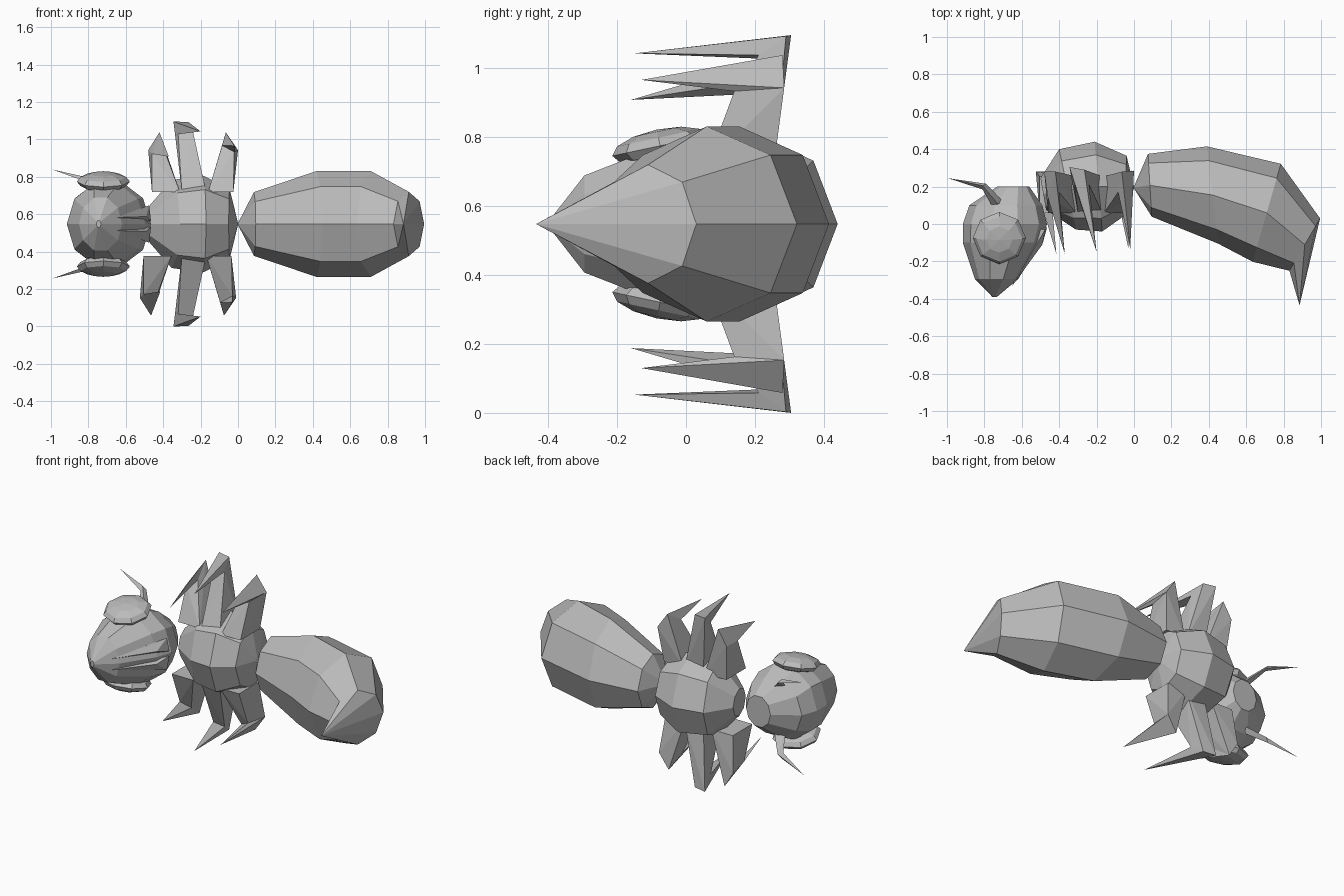
import bpy, bmesh
from math import cos, sin, tau, radians
from mathutils import Matrix, Vector

old = bpy.data.objects.get("Cube")
if old:
    bpy.data.objects.remove(old, do_unlink=True)

MID = 0.548  # height of the mirror plane of the body

grey = bpy.data.materials.new("plain_grey")
grey.use_nodes = True
grey.diffuse_color = (0.5, 0.5, 0.5, 1)
grey.node_tree.nodes["Principled BSDF"].inputs["Base Color"].default_value = (0.5, 0.5, 0.5, 1)


def finish(name, bm):
    bmesh.ops.recalc_face_normals(bm, faces=bm.faces)
    mesh = bpy.data.meshes.new(name)
    bm.to_mesh(mesh)
    bm.free()
    mesh.materials.append(grey)
    obj = bpy.data.objects.new(name, mesh)
    bpy.context.collection.objects.link(obj)


def loft(name, rings, segs):
    """Skin rings given as (centre x, centre y, half-axis x, half-axis y, half height)."""
    bm = bmesh.new()
    loops = []
    for cx, cy, ax, ay, h in rings:
        loops.append([bm.verts.new((cx + ax * cos(tau * i / segs),
                                    cy + ay * cos(tau * i / segs),
                                    MID + h * sin(tau * i / segs))) for i in range(segs)])
    for a, b in zip(loops, loops[1:]):
        for i in range(segs):
            j = (i + 1) % segs
            bm.faces.new((a[i], a[j], b[j], b[i]))
    bm.faces.new(loops[0])
    bm.faces.new(loops[-1])
    bmesh.ops.remove_doubles(bm, verts=bm.verts, dist=0.0005)
    finish(name, bm)


def hulls(name, groups, side, shift=0.0):
    """Convex solids from point groups; height is measured away from the mirror plane."""
    bm = bmesh.new()
    for pts in groups:
        vs = [bm.verts.new((x + shift, y, MID + side * z)) for x, y, z in pts]
        res = bmesh.ops.convex_hull(bm, input=vs)
        loose = [v for v in res["geom_interior"] if isinstance(v, bmesh.types.BMVert)]
        bmesh.ops.delete(bm, geom=loose, context="VERTS")
    finish(name, bm)


# Abdomen, curling forward into the stinger
loft("abdomen", [
    (0.0, 0.195, 0, 0.005, 0.005),
    (0.085, 0.207, -0.01, 0.168, 0.17),
    (0.42, 0.155, -0.03, 0.26, 0.283),
    (0.71, 0.06, 0.075, 0.262, 0.283),
    (0.913, -0.11, 0.082, 0.14, 0.172),
    (0.885, -0.435, 0, 0.0001, 0.0001)], 8)

# Thorax
loft("thorax", [
    (-0.485, 0.16, -0.015, 0.085, 0.085),
    (-0.355, 0.185, -0.045, 0.215, 0.235),
    (-0.19, 0.2, -0.02, 0.24, 0.26),
    (-0.045, 0.205, 0.005, 0.16, 0.19),
    (0.0, 0.195, 0, 0.005, 0.005)], 8)

# Head, tapering to the face
loft("head", [
    (-0.645, 0.2, 0.085, 0, 0.1),
    (-0.685, 0.1, 0.195, 0, 0.185),
    (-0.69, 0.0, 0.225, 0, 0.235),
    (-0.705, -0.1, 0.21, 0, 0.228),
    (-0.735, -0.295, 0.115, 0, 0.148),
    (-0.745, -0.39, 0.012, 0, 0.02)], 10)

# Legs: root x range, knee outline, claw tip, shift of the lower twin
legs = {
    "front": ((-0.46, -0.31),
              [(-0.42, 0.28, 0.49), (-0.48, 0.28, 0.395), (-0.46, 0.14, 0.375), (-0.4, 0.17, 0.41)],
              (-0.37, -0.16, 0.36), -0.045),
    "middle": ((-0.3, -0.17),
               [(-0.345, 0.305, 0.548), (-0.265, 0.29, 0.545), (-0.24, 0.21, 0.49), (-0.32, 0.21, 0.48)],
               (-0.2, -0.15, 0.495), 0.0),
    "rear": ((-0.16, -0.025),
             [(-0.065, 0.28, 0.49), (0.0, 0.285, 0.395), (-0.02, 0.14, 0.385), (-0.085, 0.17, 0.42)],
             (-0.02, -0.13, 0.418), -0.01),
}

for side, label in ((1, "upper"), (-1, "lower")):
    for leg, (span, knee, tip, shift) in legs.items():
        root = [(x, y, 0.17) for x in span for y in (0.06, 0.255)]
        hulls(f"{label}_{leg}_leg", [root + knee, knee + [tip]], side,
              shift if side < 0 else 0.0)

    # Antenna: short thick stalk, then a thin tip
    bend = [(-0.81, 0.185, 0.225), (-0.79, 0.215, 0.225), (-0.81, 0.205, 0.25)]
    stalk = [(-0.75, 0.08, 0.14), (-0.69, 0.11, 0.13), (-0.73, 0.11, 0.18)]
    hulls(f"{label}_antenna", [stalk + bend, bend + [(-0.995, 0.245, 0.292)]], side)

    # Mandible: slim wedge along the side of the face
    jaw = [(-0.465, -0.02, 0.015), (-0.475, -0.03, 0.1), (-0.56, -0.02, 0.05), (-0.49, -0.11, 0.04)]
    hulls(f"{label}_mandible", [jaw + [(-0.65, -0.33, 0.035)]], side)

    # Eye: flattened faceted dome, tipped toward the face
    bm = bmesh.new()
    bmesh.ops.create_uvsphere(bm, u_segments=8, v_segments=6, radius=1)
    place = (Matrix.Translation(Vector((-0.72, -0.075, MID)))
             @ Matrix.Diagonal((1, 1, side, 1))
             @ Matrix.Translation(Vector((0, 0, 0.227)))
             @ Matrix.Rotation(radians(12), 4, "X")
             @ Matrix.Diagonal((0.142, 0.142, 0.048, 1)))
    bmesh.ops.transform(bm, matrix=place, verts=bm.verts)
    finish(f"{label}_eye", bm)
